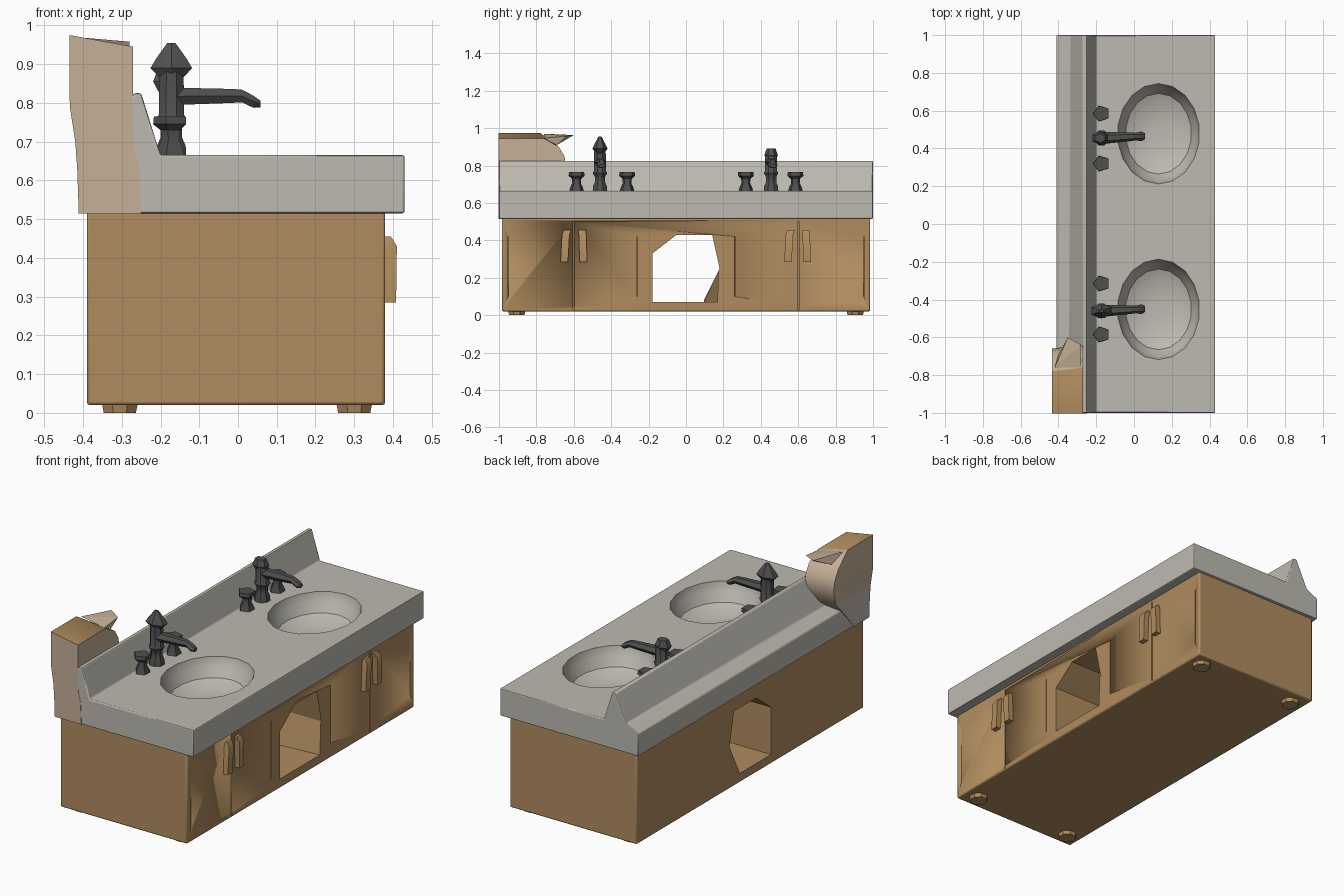
import bpy, bmesh, math
from mathutils import Vector

if "Cube" in bpy.data.objects:
    bpy.data.objects.remove(bpy.data.objects["Cube"])


def material(name, rgb):
    m = bpy.data.materials.new(name)
    lin = [c / 12.92 if c <= 0.04045 else ((c + 0.055) / 1.055) ** 2.4 for c in rgb]
    m.diffuse_color = (*lin, 1)
    m.use_nodes = True
    m.node_tree.nodes["Principled BSDF"].inputs["Base Color"].default_value = m.diffuse_color
    return m


WOOD = material("warm wood", (0.69, 0.55, 0.37))
STONE = material("grey stone", (0.74, 0.73, 0.69))
METAL = material("dark metal", (0.31, 0.31, 0.31))
CLOTH = material("pale beige", (0.77, 0.69, 0.59))


def finish(name, bm, mats, smooth=35):
    bmesh.ops.recalc_face_normals(bm, faces=bm.faces)
    me = bpy.data.meshes.new(name)
    bm.to_mesh(me)
    bm.free()
    ob = bpy.data.objects.new(name, me)
    bpy.context.collection.objects.link(ob)
    for m in mats:
        me.materials.append(m)
    activate(ob)
    if smooth:
        bpy.ops.object.shade_smooth_by_angle(angle=math.radians(smooth))
    return ob


def activate(ob):
    bpy.ops.object.select_all(action='DESELECT')
    ob.select_set(True)
    bpy.context.view_layer.objects.active = ob


def loft(name, rings, mat, smooth=35):
    """Closed solid through rings holding equal numbers of points."""
    bm = bmesh.new()
    vs = [[bm.verts.new(p) for p in r] for r in rings]
    n = len(rings[0])
    for a, b in zip(vs, vs[1:]):
        for i in range(n):
            j = (i + 1) % n
            bm.faces.new((a[i], a[j], b[j], b[i]))
    bm.faces.new(vs[0])
    bm.faces.new(vs[-1])
    return finish(name, bm, [mat], smooth)


def box(name, x0, x1, y0, y1, z0, z1, mat):
    ring = lambda z: [(x0, y0, z), (x1, y0, z), (x1, y1, z), (x0, y1, z)]
    return loft(name, [ring(z0), ring(z1)], mat)


def turned(name, cx, cy, profile, mat, sides=8, ry=1.0, smooth=35):
    """Upright turned solid; profile lists (radius, z)."""
    rings = [[(cx + r * math.cos(2 * math.pi * (i + .5) / sides),
               cy + r * ry * math.sin(2 * math.pi * (i + .5) / sides), z)
              for i in range(sides)] for r, z in profile]
    return loft(name, rings, mat, smooth)


def bevel(ob, width):
    activate(ob)
    m = ob.modifiers.new("bevel", 'BEVEL')
    m.width, m.segments, m.limit_method = width, 2, 'ANGLE'
    bpy.ops.object.modifier_apply(modifier=m.name)


def cut(ob, cutter):
    activate(ob)
    m = ob.modifiers.new("cut", 'BOOLEAN')
    m.operation, m.object, m.solver = 'DIFFERENCE', cutter, 'EXACT'
    bpy.ops.object.modifier_apply(modifier=m.name)
    bpy.data.objects.remove(cutter)


# Cabinet with an irregular through opening and door seams
cabinet = box("cabinet", -0.39, 0.38, -0.985, 0.985, 0.02, 0.52, WOOD)
bevel(cabinet, 0.008)
upper = [(0.18, 0.25), (0.14, 0.43), (-0.05, 0.43), (-0.18, 0.33)]
cut(cabinet, loft("opening_cutter", [
    [(x, y, z) for y, z in [(-0.18, 0.07), (low, 0.07)] + upper]
    for x, low in ((-0.45, 0.09), (0.45, 0.175))], WOOD, 0))
for y, z0, z1 in ((-0.6, 0.03, 0.5), (0.6, 0.03, 0.5), (-0.26, 0.1, 0.42),
                  (0.26, 0.1, 0.42), (-0.95, 0.1, 0.42), (0.95, 0.1, 0.42)):
    w = 0.004 if abs(y) == 0.6 else 0.0015
    cut(cabinet, box("seam_cutter", 0.365, 0.4, y - w, y + w, z0, z1, WOOD))

# Door handles and feet
for s in (-1, 1):
    for k, off in enumerate((-0.045, 0.045)):
        y = s * 0.598 + off
        lean = 0.008 if off < 0 else -0.004
        loft("door_handle", [
            [(0.37, y - .02 + d, z), (xo, y - .02 + d, z), (xo, y + .02 + d, z), (0.37, y + .02 + d, z)]
            for xo, d, z in ((0.408, -lean, 0.285), (0.41, 0, 0.43), (0.395, lean, 0.455))], WOOD)
    for x in (-0.305, 0.3):
        turned("foot", x, s * 0.905, [(0.045, 0), (0.05, 0.025)], WOOD, 8)

# Countertop and splash back, one profile along y
profile = [(-0.41, 0.515), (-0.41, 0.64), (-0.34, 0.675), (-0.27, 0.825), (-0.25, 0.825),
           (-0.2, 0.665), (0.43, 0.665), (0.43, 0.515)]
counter = loft("countertop", [[(x, y, z) for x, z in profile] for y in (-1, 1)], STONE)
bevel(counter, 0.006)
for cy in (-0.452, 0.478):
    cut(counter, turned("bowl_cutter", 0.13, cy, [
        (0.218, 0.72), (0.218, 0.664), (0.2, 0.62), (0.175, 0.57), (0.12, 0.542), (0.04, 0.536)],
        STONE, 18, 1.22))
activate(counter)
bpy.ops.object.shade_smooth_by_angle(angle=math.radians(35))

# Taps: column, spout, head and two knobs for each bowl
for cy, knobs, tall in ((-0.46, (-0.585, -0.315), True), (0.455, (0.32, 0.585), False)):
    top = 0.89 if tall else 0.85
    turned("tap_column", -0.172, cy, [
        (0.042, 0.66), (0.04, 0.69), (0.03, 0.71), (0.03, 0.74), (0.042, 0.76),
        (0.035, 0.77), (0.035, 0.84), (0.032, top)], METAL)
    if tall:
        turned("tap_head", -0.172, cy, [(0.03, 0.86), (0.062, 0.89), (0.045, 0.915), (0.012, 0.955)],
               METAL, 6, 0.65, 0)
    else:
        turned("tap_head", -0.18, cy, [(0.03, 0.83), (0.045, 0.855), (0.03, 0.89)], METAL, 6, 0.8, 0)
    spout = [(-0.17, 0.817, .032, .026), (-0.02, 0.818, .023, .021), (0.01, 0.818, .02, .019),
             (0.04, 0.803, .026, .018), (0.058, 0.797, .016, .01)]
    loft("tap_spout", [
        [(x, cy + 0.01 * (x + .17) / .23 + w * math.cos(a * math.pi / 3),
          z + h * math.sin(a * math.pi / 3)) for a in range(6)]
        for x, z, w, h in spout], METAL)
    for ky in knobs:
        turned("tap_knob", -0.172, ky, [
            (0.042, 0.66), (0.037, 0.68), (0.025, 0.705), (0.028, 0.73), (0.047, 0.745),
            (0.045, 0.765)], METAL, 5, 0.95)

# Tall upright block on the rear corner: (z, back x, front x, far y)
shape = [(0.515, -0.411, -0.25, -0.85), (0.63, -0.415, -0.255, -0.75), (0.70, -0.42, -0.27, -0.68),
         (0.79, -0.434, -0.271, -0.64), (0.85, -0.435, -0.271, -0.65), (0.90, -0.435, -0.271, -0.68),
         (0.96, -0.435, -0.271, -0.76)]
rings = []
for i, (z, x0, x1, y1) in enumerate(shape):
    t = 0.015 if i == len(shape) - 1 else 0
    rings.append([(x0, -1.002, z + t), (x1, -1.002, z - t), (x1, y1, z - t), (x0, y1 - 0.02, z + t)])
block = loft("corner_block", rings, CLOTH, 0)
block.data.materials.append(WOOD)
block.data.materials.append(STONE)
for f in block.data.polygons:
    if f.normal.z > 0.8:
        f.material_index = 1
    elif f.normal.y > -0.5 and f.center.z < 0.74:
        f.material_index = 2
bpy.context.view_layer.objects.active = block
bpy.ops.object.shade_smooth_by_angle(angle=math.radians(40))

# Pointed flap at the top of the block
bm = bmesh.new()
for p in ((-0.42, -0.76, 0.97), (-0.28, -0.76, 0.946), (-0.35, -0.6, 0.963), (-0.28, -0.64, 0.958),
          (-0.40, -0.69, 0.92), (-0.29, -0.69, 0.91)):
    bm.verts.new(Vector(p))
bmesh.ops.convex_hull(bm, input=bm.verts)
finish("block_flap", bm, [CLOTH], 0)
